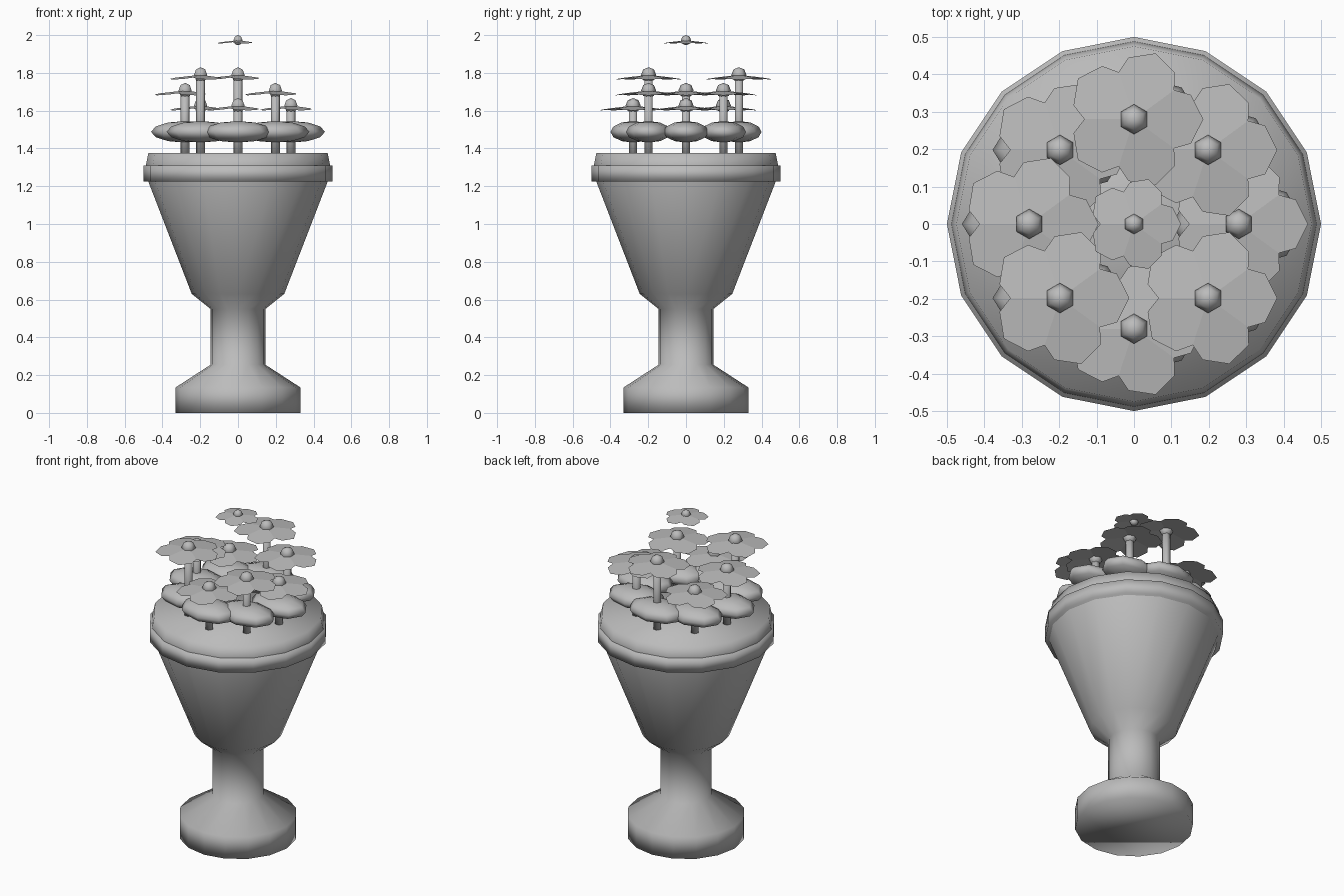
import bpy, bmesh, math
from mathutils import Matrix, Vector

if "Cube" in bpy.data.objects:
    bpy.data.objects.remove(bpy.data.objects["Cube"])

# The whole model is one plain grey
GREY = bpy.data.materials.new("plain grey")
GREY.diffuse_color = (0.5, 0.5, 0.5, 1)
GREY.use_nodes = True
GREY.node_tree.nodes["Principled BSDF"].inputs["Base Color"].default_value = GREY.diffuse_color


def finish(bm, name, smooth=True):
    for f in bm.faces:
        f.smooth = smooth
    mesh = bpy.data.meshes.new(name)
    bm.to_mesh(mesh)
    bm.free()
    mesh.materials.append(GREY)
    ob = bpy.data.objects.new(name, mesh)
    bpy.context.collection.objects.link(ob)
    return ob


def lathe(name, profile, sides, at=(0, 0)):
    """Closed turned solid from (radius, height) points."""
    bm = bmesh.new()
    rings = []
    for r, z in profile:
        rings.append([bm.verts.new((at[0] + r * math.cos(2 * math.pi * k / sides),
                                    at[1] + r * math.sin(2 * math.pi * k / sides), z))
                      for k in range(sides)])
    for a, b in zip(rings, rings[1:]):
        for k in range(sides):
            n = (k + 1) % sides
            bm.faces.new((a[k], a[n], b[n], b[k]))
    bm.faces.new(rings[0][::-1])
    bm.faces.new(rings[-1])
    return finish(bm, name)


def ball(name, centre, radii, segs, rings):
    bm = bmesh.new()
    bmesh.ops.create_uvsphere(
        bm, u_segments=segs, v_segments=rings, radius=1,
        matrix=Matrix.Translation(centre) @ Matrix.Diagonal((*radii, 1)))
    return finish(bm, name)


# One petal: from the flower centre out to the notches, shoulders and tip
PETAL = [(0, 0), (0.108, -0.078), (0.154, -0.065), (0.187, 0), (0.154, 0.065), (0.108, 0.078)]


def flower(name, x, y, z, s):
    # five drooping petals around a small ball
    bm = bmesh.new()
    for p in range(5):
        turn = (Matrix.Translation((x, y, z)) @ Matrix.Rotation(p * math.tau / 5, 4, 'Z')
                @ Matrix.Rotation(0.14, 4, 'Y') @ Matrix.Scale(s, 4))
        bm.faces.new([bm.verts.new(turn @ Vector((u, v, 0))) for u, v in PETAL])
    finish(bm, name + "_petals", False)
    ball(name + "_centre", (x, y, z), (0.04 * s,) * 3, 6, 4)


# Urn: foot, neck and bowl
lathe("urn_body", [(0.33, 0), (0.33, 0.135), (0.145, 0.255), (0.145, 0.55),
                   (0.245, 0.63), (0.475, 1.225), (0.475, 1.30)], 16)
lathe("urn_rim", [(0.5, 1.225), (0.5, 1.31)], 16)
lathe("soil", [(0.488, 1.30), (0.488, 1.31), (0.475, 1.375)], 16)

# Ring of leaf clumps, stems and flowers at three heights
for i in range(8):
    a = i * math.pi / 4
    x, y = 0.28 * math.cos(a), 0.28 * math.sin(a)
    z = (1.627, 1.707, 1.79)[i % 3]
    ball(f"leaf_clump_{i}", (x, y, 1.488), (0.18, 0.12, 0.057), 8, 6)
    lathe(f"stem_{i}", [(0.024, 1.36), (0.024, z - 0.01)], 6, (x, y))
    flower(f"flower_{i}", x, y, z, 1.0)

# Small top flower
flower("top_flower", 0, 0, 1.973, 0.68)
